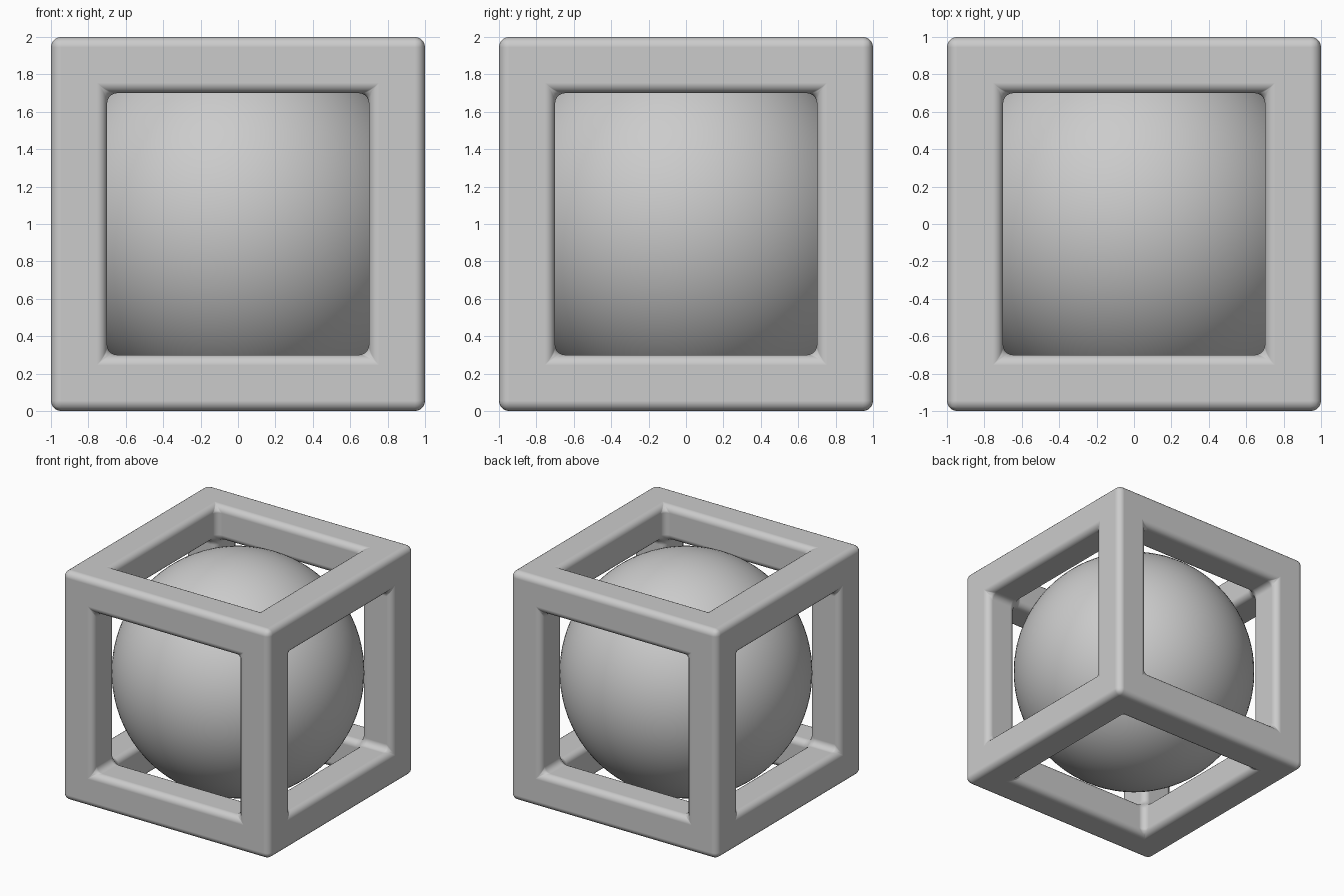
import bpy
import bmesh
from mathutils import Vector

OUTER = 1.0      # half side of the cage
BAR = 0.3        # bar thickness
CENTRE = Vector((0, 0, OUTER))

cube = bpy.data.objects.get("Cube")
if cube:
    bpy.data.objects.remove(cube)

# Single flat material
grey = bpy.data.materials.new("light grey")
grey.use_nodes = True
colour = (0.6, 0.6, 0.6, 1)
grey.diffuse_color = colour
grey.node_tree.nodes["Principled BSDF"].inputs["Base Color"].default_value = colour


def make_object(name, bm):
    for face in bm.faces:
        face.smooth = True
    mesh = bpy.data.meshes.new(name)
    bm.to_mesh(mesh)
    bm.free()
    mesh.materials.append(grey)
    obj = bpy.data.objects.new(name, mesh)
    obj.location = CENTRE
    bpy.context.collection.objects.link(obj)
    return obj


# Cube cage: inset each side, push the window inward, then open it
bm = bmesh.new()
bmesh.ops.create_cube(bm, size=2 * OUTER)
windows = list(bm.faces)
bmesh.ops.inset_individual(bm, faces=windows, thickness=BAR, use_even_offset=True)
normals = [f.normal.copy() for f in windows]
for window, normal in zip(windows, normals):
    inner = bmesh.ops.extrude_face_region(bm, geom=[window])["geom"]
    verts = [v for v in inner if isinstance(v, bmesh.types.BMVert)]
    bmesh.ops.translate(bm, verts=verts, vec=normal * -BAR)
    caps = [f for f in inner if isinstance(f, bmesh.types.BMFace)]
    old = [window] if window.is_valid and window not in caps else []
    bmesh.ops.delete(bm, geom=caps + old, context='FACES_ONLY')
bmesh.ops.remove_doubles(bm, verts=bm.verts, dist=0.001)
# Merge any doubled inner edges into one clean shell
bmesh.ops.recalc_face_normals(bm, faces=bm.faces)
cage = make_object("cube_cage", bm)

# Rounded bar edges with flat-looking sides
bevel = cage.modifiers.new("rounded_edges", 'BEVEL')
bevel.width = 0.055
bevel.segments = 5
bevel.limit_method = 'ANGLE'
bevel.harden_normals = True

# Ball held inside the cage
bm = bmesh.new()
bmesh.ops.create_uvsphere(bm, u_segments=96, v_segments=48, radius=OUTER)
make_object("inner_ball", bm)
